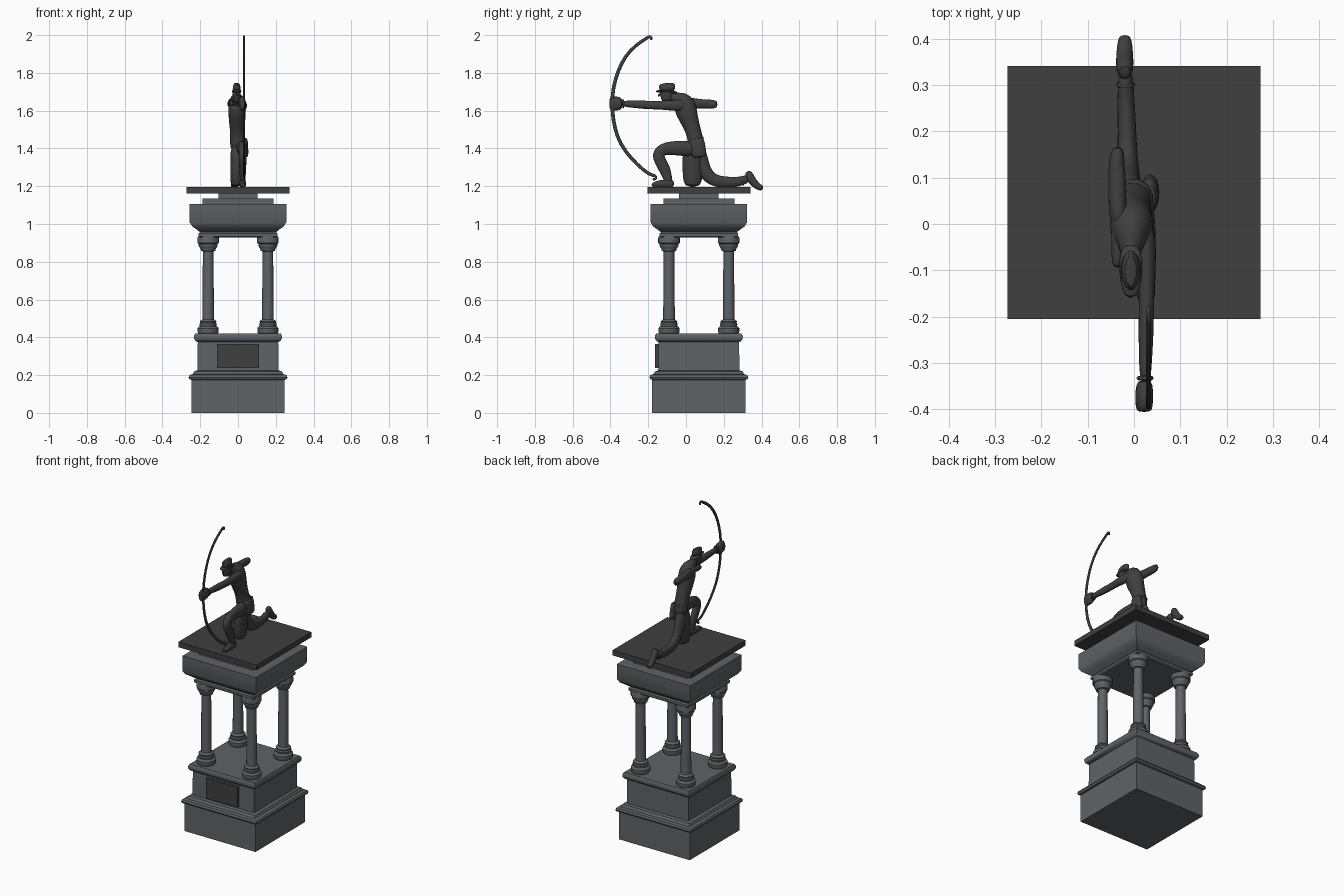
import bpy, bmesh, math
from mathutils import Vector

CY = 0.068  # pedestal centre in y


def material(name, col):
    m = bpy.data.materials.new(name)
    m.diffuse_color = (*col, 1)
    return m


STONE = material("grey stone", (0.115, 0.125, 0.135))
BRONZE = material("dark bronze", (0.05, 0.05, 0.05))


def skin(name, rings, mat, angle=35, subsurf=0):
    """Join a list of point rings into one closed object."""
    bm = bmesh.new()
    vs = [[bm.verts.new(p) for p in r] for r in rings]
    n = len(vs[0])
    for a, b in zip(vs, vs[1:]):
        for i in range(n):
            bm.faces.new((a[i], a[(i + 1) % n], b[(i + 1) % n], b[i]))
    bm.faces.new(vs[0][::-1])
    bm.faces.new(vs[-1])
    bmesh.ops.recalc_face_normals(bm, faces=bm.faces)
    me = bpy.data.meshes.new(name)
    bm.to_mesh(me)
    bm.free()
    me.materials.append(mat)
    ob = bpy.data.objects.new(name, me)
    bpy.context.collection.objects.link(ob)
    if subsurf:
        ob.modifiers.new("smooth", 'SUBSURF').levels = subsurf
    bpy.ops.object.select_all(action='DESELECT')
    ob.select_set(True)
    bpy.context.view_layer.objects.active = ob
    bpy.ops.object.shade_smooth_by_angle(angle=math.radians(angle))
    return ob


def square_stack(name, profile, mat):
    """Square mouldings from (half width, z) pairs."""
    return skin(name, [[(sx * h, CY + sy * h, z) for sx, sy in
                        ((-1, -1), (1, -1), (1, 1), (-1, 1))] for h, z in profile], mat)


def lathe(name, x, y, profile, mat, n=24):
    return skin(name, [[(x + r * math.cos(2 * math.pi * i / n), y + r * math.sin(2 * math.pi * i / n), z)
                        for i in range(n)] for r, z in profile], mat)


def limb(name, pts, n=12, subsurf=1):
    """Tapered form along a path of (y, z, x, half width in x, half thickness)."""
    rings = []
    for k, (y, z, x, w, t) in enumerate(pts):
        a, b = pts[max(k - 1, 0)], pts[min(k + 1, len(pts) - 1)]
        d = Vector((0, b[0] - a[0], b[1] - a[1])).normalized()
        nrm = Vector((0, -d.z, d.y))
        ring = []
        for i in range(n):
            u = 2 * math.pi * (i + 0.5) / n
            ring.append(Vector((x + w * math.cos(u) * 1.03, y, z)) + nrm * (t * math.sin(u) * 1.03))
        rings.append(ring)
    return skin(name, rings, BRONZE, 50, subsurf)


# Lower pedestal
square_stack("base", [(0.247, 0), (0.247, 0.175), (0.257, 0.178), (0.262, 0.188), (0.257, 0.2),
                      (0.24, 0.205), (0.232, 0.22), (0.215, 0.225), (0.213, 0.375), (0.224, 0.38),
                      (0.232, 0.392), (0.233, 0.408), (0.226, 0.42)], STONE)

# Plaque on the front
P = [(-0.11, 0.237), (0.11, 0.237), (0.11, 0.365), (-0.11, 0.365)]
skin("plaque", [[(x, y, z) for x, z in P] for y in (-0.163, -0.14)], BRONZE)

# Four columns
COL = [(0.052, 0.42), (0.056, 0.43), (0.056, 0.448), (0.05, 0.456), (0.044, 0.458), (0.046, 0.47),
       (0.042, 0.478), (0.044, 0.485), (0.038, 0.49), (0.031, 0.495), (0.028, 0.855), (0.038, 0.858),
       (0.04, 0.868), (0.045, 0.875), (0.05, 0.885), (0.05, 0.895), (0.057, 0.9), (0.057, 0.925), (0.054, 0.935)]
for sx in (-1, 1):
    for sy in (-1, 1):
        lathe("column", sx * 0.158, CY + sy * 0.158, COL, STONE)

# Upper block with steps, and the plate carrying the figure
square_stack("entablature", [(0.2, 0.928), (0.208, 0.935), (0.208, 0.95), (0.2, 0.957), (0.205, 0.96),
                             (0.222, 0.973), (0.243, 0.988), (0.256, 1.01), (0.256, 1.105), (0.188, 1.106),
                             (0.188, 1.135), (0.104, 1.136), (0.104, 1.165)], STONE)
square_stack("plate", [(0.273, 1.162), (0.273, 1.195)], BRONZE)

# Body and head
limb("torso", [(0.055, 1.38, 0, 0.035, 0.04), (0.055, 1.42, 0, 0.044, 0.044), (0.045, 1.475, -0.003, 0.038, 0.04),
               (0.025, 1.53, -0.005, 0.042, 0.045), (0.003, 1.59, -0.005, 0.047, 0.058),
               (-0.008, 1.635, -0.005, 0.048, 0.06), (-0.025, 1.66, -0.006, 0.038, 0.045),
               (-0.06, 1.668, -0.007, 0.02, 0.027), (-0.085, 1.69, -0.007, 0.018, 0.025)])
limb("head", [(-0.108, 1.64, -0.007, 0.01, 0.016), (-0.104, 1.655, -0.007, 0.018, 0.028),
              (-0.1, 1.68, -0.007, 0.022, 0.038), (-0.098, 1.705, -0.007, 0.022, 0.04),
              (-0.1, 1.72, -0.007, 0.016, 0.03)])
limb("nose", [(-0.13, 1.695, -0.007, 0.004, 0.006), (-0.15, 1.675, -0.007, 0.005, 0.008)], 8)
limb("cap_brim", [(-0.162, 1.7, -0.007, 0.013, 0.006), (-0.12, 1.708, -0.007, 0.025, 0.009),
                  (-0.075, 1.702, -0.007, 0.026, 0.012), (-0.042, 1.69, -0.007, 0.017, 0.006)])
limb("cap_crown", [(-0.098, 1.7, -0.007, 0.024, 0.044), (-0.1, 1.728, -0.007, 0.021, 0.044),
                   (-0.102, 1.748, -0.007, 0.014, 0.042)])

# Forward arm and hand
limb("bow_arm", [(0.005, 1.635, 0.022, 0.02, 0.03), (-0.05, 1.625, 0.028, 0.021, 0.03),
                 (-0.11, 1.63, 0.028, 0.018, 0.025), (-0.17, 1.628, 0.027, 0.016, 0.021),
                 (-0.23, 1.632, 0.026, 0.017, 0.023), (-0.29, 1.635, 0.025, 0.014, 0.018),
                 (-0.34, 1.637, 0.024, 0.013, 0.017)])
limb("bow_wrist", [(-0.325, 1.637, 0.024, 0.02, 0.026), (-0.34, 1.637, 0.024, 0.021, 0.028)])
limb("bow_hand", [(-0.335, 1.638, 0.023, 0.016, 0.03), (-0.36, 1.638, 0.022, 0.02, 0.038),
                  (-0.395, 1.637, 0.022, 0.019, 0.038), (-0.406, 1.637, 0.022, 0.015, 0.03)])

# Drawing arm with folded forearm
limb("draw_arm", [(-0.01, 1.635, -0.03, 0.022, 0.035), (0.04, 1.64, -0.035, 0.02, 0.028),
                  (0.09, 1.635, -0.038, 0.018, 0.023), (0.14, 1.635, -0.037, 0.018, 0.025),
                  (0.168, 1.632, -0.035, 0.011, 0.018)])
limb("draw_forearm", [(0.15, 1.638, -0.035, 0.014, 0.022), (0.07, 1.64, -0.03, 0.016, 0.02),
                      (0.0, 1.645, -0.035, 0.014, 0.018), (-0.07, 1.64, -0.036, 0.013, 0.018),
                      (-0.095, 1.64, -0.036, 0.011, 0.016)])

# Front leg, bent at the knee
limb("front_leg", [(0.06, 1.395, 0.012, 0.03, 0.045), (0.0, 1.4, 0.02, 0.027, 0.042),
                   (-0.07, 1.403, 0.024, 0.023, 0.037), (-0.13, 1.395, 0.025, 0.021, 0.035),
                   (-0.15, 1.365, 0.025, 0.021, 0.037), (-0.135, 1.33, 0.025, 0.019, 0.03),
                   (-0.112, 1.29, 0.025, 0.019, 0.032), (-0.095, 1.24, 0.025, 0.014, 0.022),
                   (-0.09, 1.205, 0.025, 0.014, 0.022)])
limb("front_foot", [(-0.062, 1.212, 0.025, 0.014, 0.019), (-0.09, 1.214, 0.025, 0.018, 0.023),
                    (-0.14, 1.213, 0.025, 0.02, 0.021), (-0.185, 1.205, 0.025, 0.014, 0.012)])

# Kneeling leg stretched backwards
limb("kneeling_leg", [(0.055, 1.42, -0.01, 0.03, 0.042), (0.075, 1.34, -0.012, 0.028, 0.042),
                      (0.098, 1.275, -0.012, 0.026, 0.038), (0.14, 1.23, -0.014, 0.022, 0.034),
                      (0.2, 1.222, -0.015, 0.02, 0.03), (0.26, 1.22, -0.017, 0.019, 0.028),
                      (0.305, 1.232, -0.018, 0.017, 0.022), (0.33, 1.24, -0.018, 0.015, 0.022)])
limb("boot_cuff", [(0.293, 1.228, -0.018, 0.023, 0.03), (0.308, 1.23, -0.018, 0.023, 0.03)])
limb("rear_foot", [(0.325, 1.28, -0.02, 0.014, 0.016), (0.335, 1.255, -0.02, 0.019, 0.024),
                   (0.355, 1.22, -0.02, 0.019, 0.022), (0.385, 1.195, -0.02, 0.017, 0.018),
                   (0.408, 1.187, -0.02, 0.013, 0.013)])

# Hanging cloth that supports the body, belt and hip pouch
limb("hanging_cloth", [(0.035, 1.19, -0.008, 0.033, 0.05), (0.035, 1.27, -0.008, 0.034, 0.052),
                       (0.03, 1.35, -0.005, 0.035, 0.055), (0.048, 1.42, 0, 0.04, 0.045)])
limb("belt", [(0.053, 1.44, 0, 0.047, 0.05), (0.05, 1.462, 0, 0.046, 0.05)])
limb("hip_pouch", [(0.072, 1.352, 0.035, 0.018, 0.036), (0.07, 1.37, 0.035, 0.021, 0.04),
                   (0.058, 1.44, 0.033, 0.02, 0.04), (0.056, 1.455, 0.033, 0.016, 0.036)])

# Bow with curled tips
BOW = [(-0.187, 1.973), (-0.181, 1.987), (-0.19, 1.996), (-0.205, 1.985), (-0.235, 1.968), (-0.295, 1.922),
       (-0.345, 1.85), (-0.377, 1.76), (-0.391, 1.68), (-0.391, 1.6), (-0.379, 1.51), (-0.35, 1.425),
       (-0.29, 1.345), (-0.225, 1.285), (-0.185, 1.258), (-0.165, 1.258), (-0.156, 1.245), (-0.163, 1.236),
       (-0.178, 1.237)]
limb("bow", [(y, z, 0.031, 0.006, 0.0075 + 0.003 * math.sin(math.pi * i / (len(BOW) - 1)))
             for i, (y, z) in enumerate(BOW)], 8)
